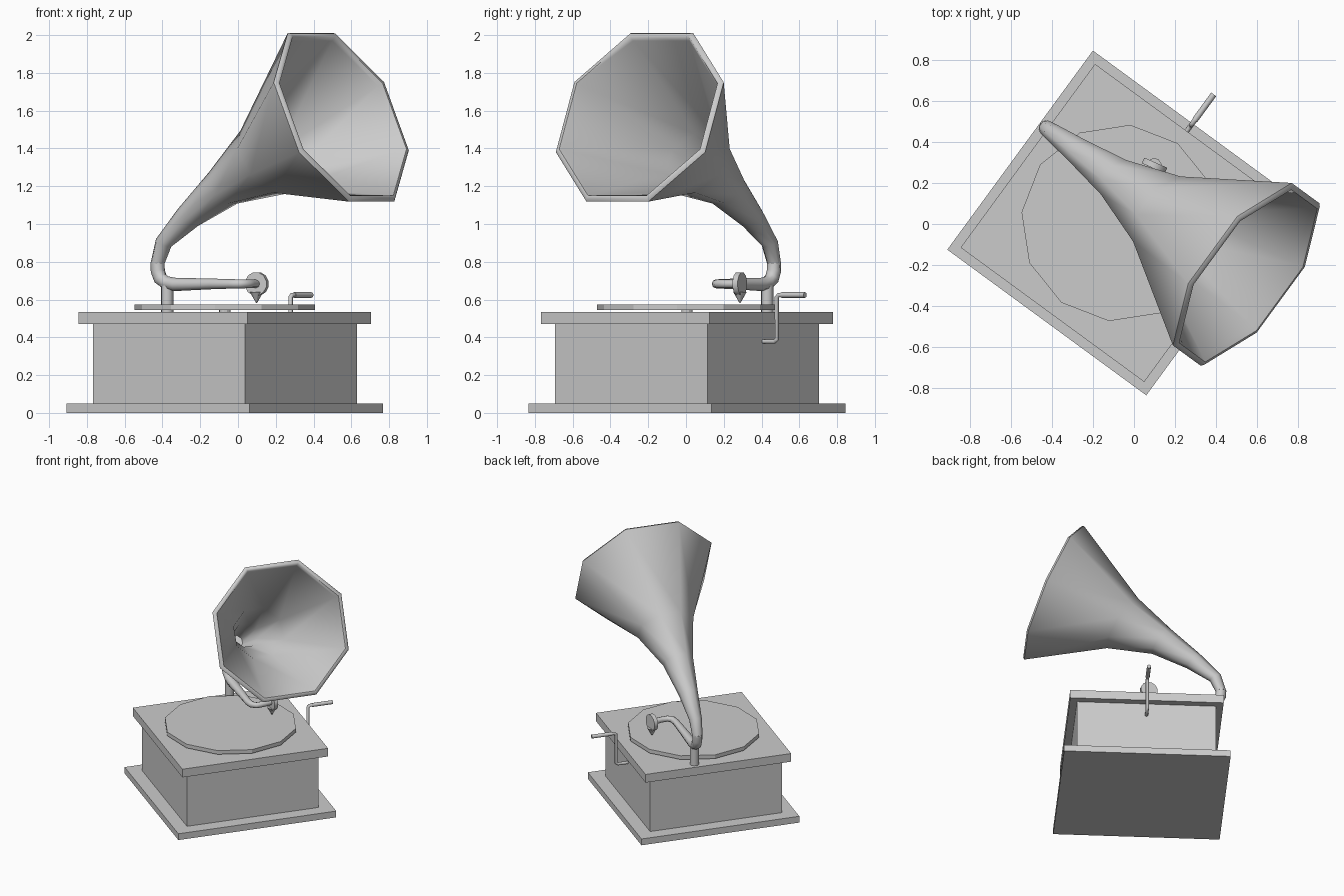
import bpy, math
from mathutils import Matrix, Vector

if "Cube" in bpy.data.objects:
    bpy.data.objects.remove(bpy.data.objects["Cube"])

# The whole model is laid out in a frame turned about z
FRAME = Matrix.Translation((-0.07, 0.005, 0)) @ Matrix.Rotation(math.radians(-36.2), 4, 'Z')
V = 0.162  # plane holding the post, horn and arm


def mesh_object(name, verts, faces, smooth=None):
    me = bpy.data.meshes.new(name)
    me.from_pydata(verts, [], faces)
    ob = bpy.data.objects.new(name, me)
    bpy.context.collection.objects.link(ob)
    ob.matrix_world = FRAME
    if smooth:
        bpy.ops.object.select_all(action='DESELECT')
        ob.select_set(True)
        bpy.context.view_layer.objects.active = ob
        bpy.ops.object.shade_smooth_by_angle(angle=math.radians(smooth))
    return ob


def loft(name, rings, smooth=None):
    n = len(rings[0])
    verts = [p for r in rings for p in r]
    faces = [(i * n + j, i * n + (j + 1) % n, (i + 1) * n + (j + 1) % n, (i + 1) * n + j)
             for i in range(len(rings) - 1) for j in range(n)]
    faces += [tuple(reversed(range(n))), tuple(range(len(verts) - n, len(verts)))]
    return mesh_object(name, verts, faces, smooth)


def ring(centre, a, b, r, n, start=0.0):
    c, a, b = Vector(centre), Vector(a), Vector(b)
    return [c + r * (math.cos(t) * a + math.sin(t) * b)
            for t in (start + 2 * math.pi * k / n for k in range(n))]


def upright(name, u, v, levels, n, start=0.0, smooth=None):
    return loft(name, [ring((u, v, z), (1, 0, 0), (0, 1, 0), r, n, start)
                       for z, r in levels], smooth)


def slab(name, side, z0, z1):
    r = side / math.sqrt(2)
    return upright(name, 0, 0, [(z0, r), (z1, r)], 4, math.pi / 4)


def rod(name, points, radii):
    cu = bpy.data.curves.new(name, 'CURVE')
    cu.dimensions = '3D'
    cu.bevel_depth = 1.0
    cu.bevel_resolution = 2
    cu.use_fill_caps = True
    sp = cu.splines.new('POLY')
    sp.points.add(len(points) - 1)
    sp.use_smooth = True
    for p, co, r in zip(sp.points, points, radii):
        p.co = (*co, 1)
        p.radius = r
    ob = bpy.data.objects.new(name, cu)
    bpy.context.collection.objects.link(ob)
    ob.matrix_world = FRAME
    return ob


# Cabinet
slab("base_plate", 1.2, 0, 0.05)
slab("cabinet_body", 1.0, 0.05, 0.47)
slab("cabinet_lid", 1.107, 0.47, 0.535)

# Turntable
upright("turntable", 0, 0, [(0.545, 0.48), (0.575, 0.48)], 12)
upright("spindle", 0, 0, [(0.53, 0.03), (0.55, 0.03)], 12)

# Post under the elbow
upright("horn_post", -0.497, V, [(0.53, 0.034), (0.68, 0.034)], 8, math.pi / 8, 50)

# Horn: u, z, pitch in degrees, radius; from inner throat to lip and back outside
inner = [(-0.35, 1.04, 46, 0.05), (-0.13, 1.19, 38, 0.09), (0.15, 1.33, 33, 0.19),
         (0.635, 1.561, 24.2, 0.485)]
lip = [(0.657, 1.571, 24.2, 0.50), (0.657, 1.571, 24.2, 0.518)]
outer = [(0.644, 1.565, 24.2, 0.53), (0.15, 1.33, 33, 0.212), (-0.13, 1.19, 38, 0.112),
         (-0.36, 1.035, 45, 0.07), (-0.52, 0.90, 62, 0.046), (-0.56, 0.79, 88, 0.038)]
rings = []
for u, z, pitch, r in inner + lip + outer:
    a = math.radians(pitch)
    rings.append(ring((u, V, z), (0, 1, 0), (-math.sin(a), 0, math.cos(a)), r, 8, math.pi / 8))
loft("horn", rings, 60)

# Elbow and tone arm
rod("tone_arm",
    [(-0.56, V, 0.80), (-0.558, V, 0.75), (-0.54, V, 0.71), (-0.50, V, 0.687), (-0.44, V, 0.68),
     (-0.2, V, 0.683), (-0.08, V, 0.683), (-0.03, 0.17, 0.683), (-0.005, 0.2, 0.683),
     (-0.008, 0.25, 0.683), (-0.026, 0.32, 0.683)],
    [0.038, 0.038, 0.038, 0.037, 0.035, 0.028, 0.025, 0.024, 0.023, 0.022, 0.022])

# Sound box disc and needle
axis = Vector((-0.215, 0.977, 0)).normalized()
side = axis.cross(Vector((0, 0, 1)))
head = Vector((-0.028, 0.326, 0.683))
loft("sound_box", [ring(head + axis * d, side, (0, 0, 1), 0.063, 12, math.pi / 12)
                   for d in (0.015, -0.015)], 40)
upright("needle", -0.03, 0.326, [(0.64, 0.036), (0.582, 0.003)], 8, 0, 50)

# Crank on the back wall
rod("crank_arm", [(0, 0.48, 0.378), (0, 0.575, 0.378), (0, 0.59, 0.39), (0, 0.59, 0.612),
                  (0, 0.602, 0.624), (0, 0.64, 0.624)], [0.012] * 6)
rod("crank_handle", [(0, 0.62, 0.624), (0, 0.775, 0.624)], [0.015] * 2)

# Outward normals everywhere
import bmesh
for ob in bpy.context.scene.objects:
    if ob.type == 'MESH':
        bm = bmesh.new()
        bm.from_mesh(ob.data)
        bmesh.ops.recalc_face_normals(bm, faces=bm.faces)
        bm.to_mesh(ob.data)
        bm.free()
